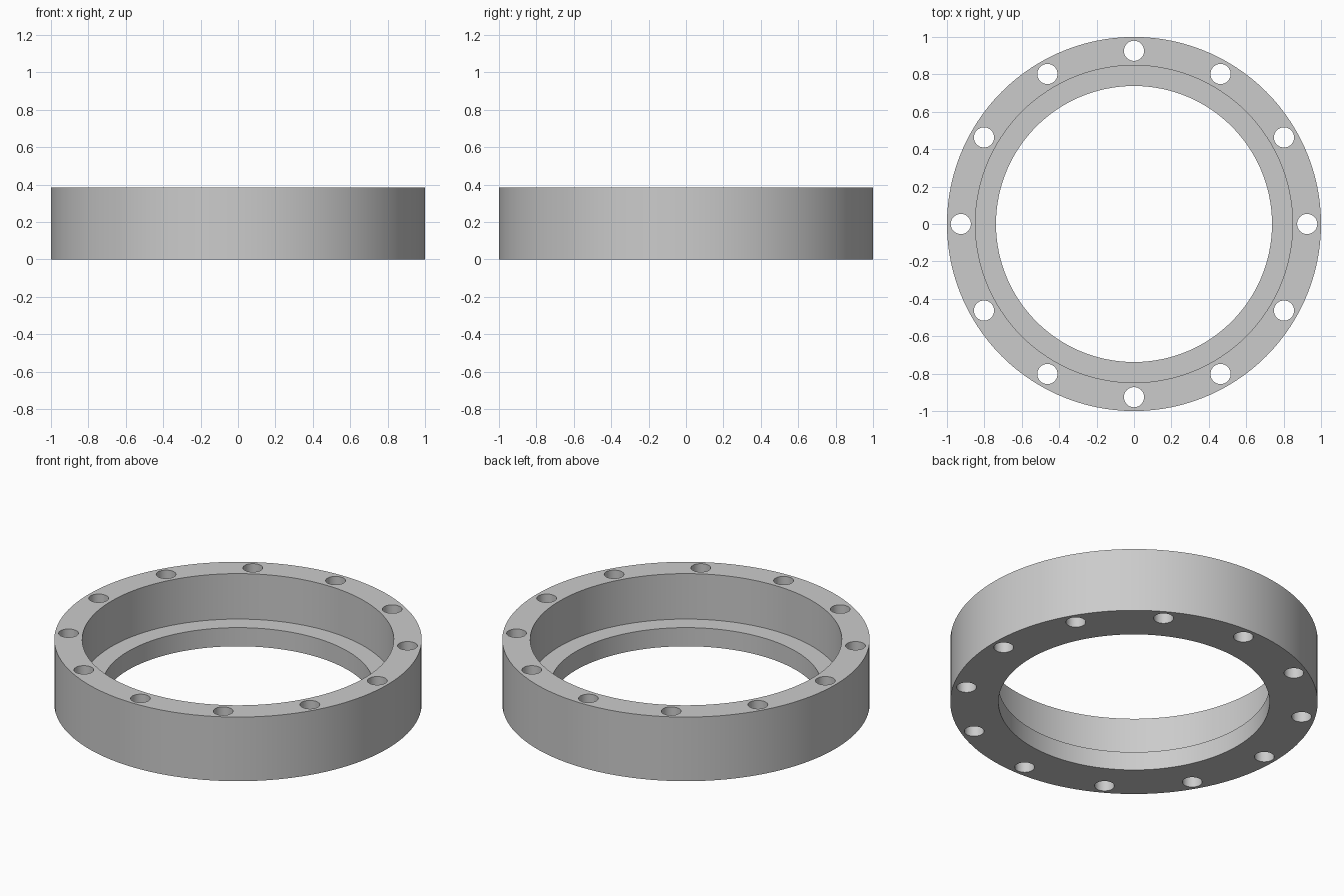
import bpy
import bmesh
from math import cos, sin, pi, radians
from mathutils import Matrix, Vector

default = bpy.data.objects.get("Cube")
if default:
    bpy.data.objects.remove(default, do_unlink=True)

HEIGHT, SHELF = 0.385, 0.112
OUTER, BORE, LIP = 1.0, 0.848, 0.738
BOLT_CIRCLE, HOLE, HOLES = 0.926, 0.054, 12
SEGMENTS = 120


def make_object(name, bm):
    bmesh.ops.recalc_face_normals(bm, faces=bm.faces)
    mesh = bpy.data.meshes.new(name)
    bm.to_mesh(mesh)
    bm.free()
    obj = bpy.data.objects.new(name, mesh)
    bpy.context.collection.objects.link(obj)
    return obj


# Matte grey metal
grey = bpy.data.materials.new("plain_grey")
grey.use_nodes = True
colour = (0.6, 0.6, 0.6, 1)
grey.diffuse_color = colour
grey.node_tree.nodes["Principled BSDF"].inputs["Base Color"].default_value = colour

# Stepped ring: closed cross-section swept around the axis
bm = bmesh.new()
profile = [(OUTER, 0), (OUTER, HEIGHT), (BORE, HEIGHT),
           (BORE, SHELF), (LIP, SHELF), (LIP, 0)]
rings = []
for i in range(SEGMENTS):
    a = 2 * pi * i / SEGMENTS
    rings.append([bm.verts.new((r * cos(a), r * sin(a), z)) for r, z in profile])
for i, ring in enumerate(rings):
    following = rings[(i + 1) % SEGMENTS]
    for j in range(len(profile)):
        k = (j + 1) % len(profile)
        bm.faces.new((ring[j], following[j], following[k], ring[k]))
flange = make_object("flange_ring", bm)
flange.data.materials.append(grey)

# Bolt hole cutters
bm = bmesh.new()
for i in range(HOLES):
    a = 2 * pi * i / HOLES
    centre = Vector((BOLT_CIRCLE * cos(a), BOLT_CIRCLE * sin(a), HEIGHT / 2))
    bmesh.ops.create_cone(bm, cap_ends=True, segments=32, radius1=HOLE, radius2=HOLE,
                          depth=HEIGHT * 2, matrix=Matrix.Translation(centre))
cutter = make_object("bolt_hole_cutter", bm)
cutter.data.materials.append(grey)
cutter.hide_render = True

# Cut the holes through the ring
bpy.context.view_layer.objects.active = flange
flange.select_set(True)
cut = flange.modifiers.new("bolt_holes", 'BOOLEAN')
cut.operation = 'DIFFERENCE'
cut.solver = 'EXACT'
cut.object = cutter
bpy.ops.object.modifier_apply(modifier=cut.name)
bpy.data.objects.remove(cutter, do_unlink=True)

# Round walls smooth, rims crisp
bpy.ops.object.select_all(action='DESELECT')
flange.select_set(True)
bpy.ops.object.shade_smooth_by_angle(angle=radians(30))
